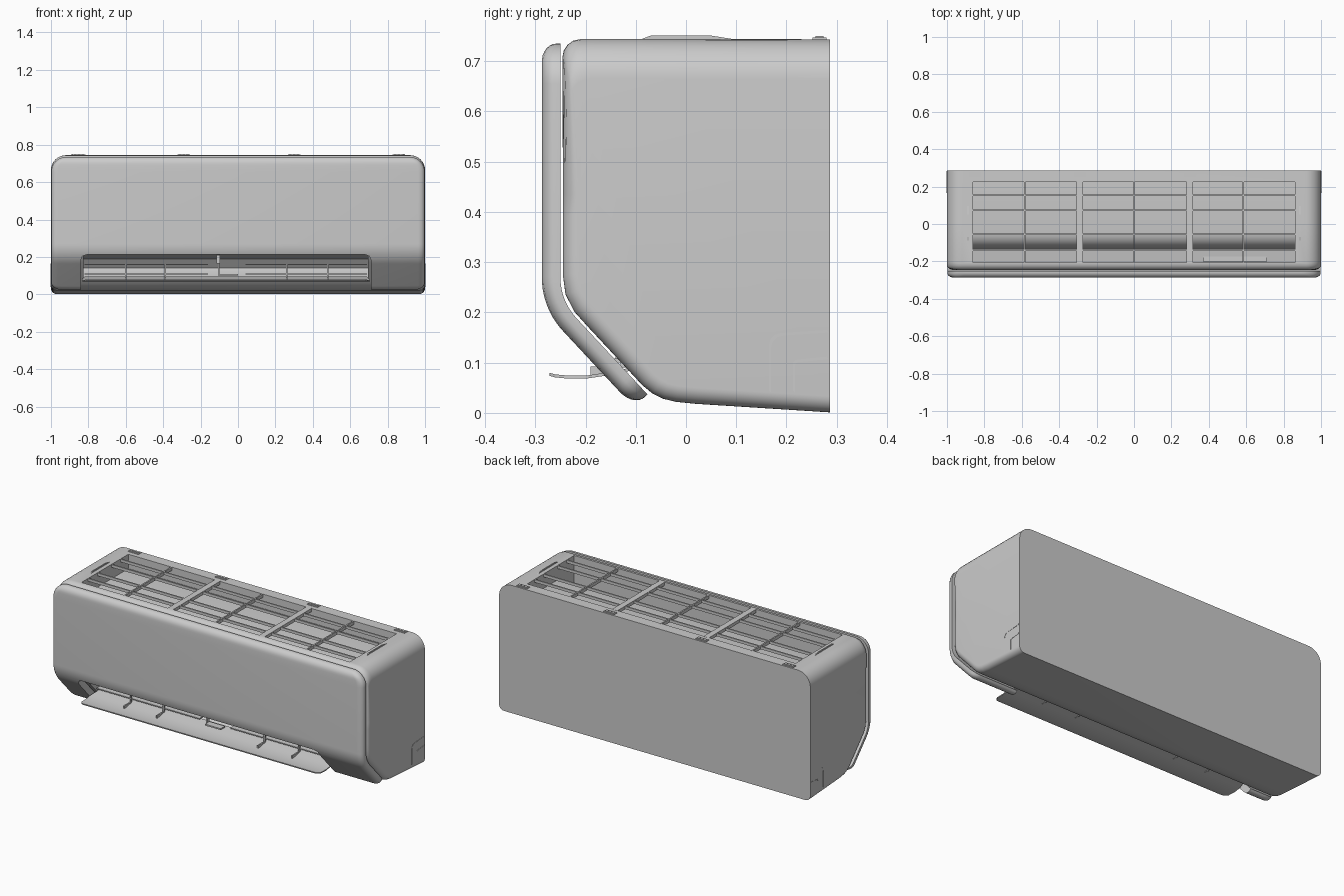
import bpy, bmesh, math

cube = bpy.data.objects.get("Cube")
if cube:
    bpy.data.objects.remove(cube)

mat = bpy.data.materials.new("light_grey_plastic")
mat.use_nodes = True
grey = (0.6, 0.6, 0.6, 1)
mat.diffuse_color = grey
for node in mat.node_tree.nodes:
    if node.type == "BSDF_PRINCIPLED":
        node.inputs["Base Color"].default_value = grey
        node.inputs["Roughness"].default_value = 0.5


def make(name, verts, faces):
    mesh = bpy.data.meshes.new(name)
    mesh.from_pydata(verts, [], faces)
    bm = bmesh.new()
    bm.from_mesh(mesh)
    bmesh.ops.recalc_face_normals(bm, faces=bm.faces)
    bm.to_mesh(mesh)
    bm.free()
    mesh.materials.append(mat)
    obj = bpy.data.objects.new(name, mesh)
    bpy.context.scene.collection.objects.link(obj)
    return obj


def skin(name, rings):
    """Skin a row of closed rings and cap both ends."""
    n = len(rings[0])
    verts = [p for ring in rings for p in ring]
    faces = [(r * n + i, r * n + (i + 1) % n, (r + 1) * n + (i + 1) % n, (r + 1) * n + i)
             for r in range(len(rings) - 1) for i in range(n)]
    faces += [tuple(range(n)), tuple(range(len(verts) - n, len(verts)))]
    return make(name, verts, faces)


def prism(name, outline, x0, x1):
    return skin(name, [[(x, y, z) for y, z in outline] for x in (x0, x1)])


def boxes(name, spans):
    """One object from several (x0, x1, y0, y1, z0, z1) blocks."""
    verts, faces = [], []
    for x0, x1, y0, y1, z0, z1 in spans:
        b = len(verts)
        verts += [(x, y, z) for z in (z0, z1) for x, y in ((x0, y0), (x1, y0), (x1, y1), (x0, y1))]
        faces += [tuple(b + i for i in f) for f in
                  ((0, 1, 2, 3), (4, 5, 6, 7), (0, 1, 5, 4), (1, 2, 6, 5), (2, 3, 7, 6), (3, 0, 4, 7))]
    return make(name, verts, faces)


def activate(obj):
    bpy.ops.object.select_all(action="DESELECT")
    obj.select_set(True)
    bpy.context.view_layer.objects.active = obj


def cut(obj, cutter):
    cutter.hide_render = True
    mod = obj.modifiers.new("cut", "BOOLEAN")
    mod.operation = "DIFFERENCE"
    mod.solver = "EXACT"
    mod.object = cutter
    activate(obj)
    bpy.ops.object.modifier_apply(modifier=mod.name)
    bpy.data.objects.remove(cutter)


def smooth(obj):
    activate(obj)
    bpy.ops.object.shade_smooth_by_angle(angle=math.radians(32))


# Shared front curve: straight down, a bend, then a slope running back
BEND, RAD = math.radians(43), 0.12
L1, L2, L3 = 0.465, RAD * BEND, 0.207
TOTAL = L1 + L2 + L3


def front_curve(s):
    """Point and outward normal at distance s from the top."""
    a = min(max((s - L1) / RAD, 0), BEND)
    ny, nz = -math.cos(a), -math.sin(a)
    extra = max(s - L1 - L2, 0)
    y = -0.13 + RAD * ny - extra * nz
    z = 0.27 + RAD * nz + extra * ny + max(L1 - s, 0)
    return y, z, ny, nz


# Main housing: side profile with rounded ends
profile = [(0.287, 0.743), (0.0, 0.744), (-0.21, 0.744)]
profile += [(-0.21 - 0.036 * math.sin(a), 0.708 + 0.036 * math.cos(a))
            for a in (0.4, 0.8, 1.2, 1.57)]
for k in range(12):
    y, z, ny, nz = front_curve(0.3 + (TOTAL - 0.32) * k / 11)
    profile.append((y - 0.005 * ny, z - 0.005 * nz))
profile += [(-0.066, 0.038), (-0.045, 0.028), (-0.02, 0.022), (0.02, 0.018), (0.287, 0.001)]


def housing_ring(angle, side):
    ring, shrink = [], 1 - math.cos(angle)
    for i, (y, z) in enumerate(profile):
        a, b = profile[max(i - 1, 0)], profile[min(i + 1, len(profile) - 1)]
        ty, tz = b[0] - a[0], b[1] - a[1]
        size = math.hypot(ty, tz)
        if z > 0.5:
            r = 0.08
            py = y + (0.02 * shrink if y < -0.2 else 0)
            pz = 0.5 + (z - 0.5) * (1 - r * shrink / 0.245)
        else:
            r = 0.032
            py, pz = y - tz / size * r * shrink, z + ty / size * r * shrink
            if i == len(profile) - 1:
                py = y
        ring.append((side * (1 - r + r * math.sin(angle)), py, pz))
    return ring


steps = [math.pi / 2 * k / 8 for k in range(9)]
body = skin("housing", [housing_ring(a, -1) for a in reversed(steps)]
            + [housing_ring(a, 1) for a in steps])

# Air intake well in the top, with a stepped curved floor
well = [(0.225, 0.8), (0.225, 0.66), (-0.045, 0.66)]
well += [(-0.045 - 0.085 * math.sin(a), 0.575 + 0.085 * math.cos(a)) for a in (0.3, 0.6, 0.9, 1.2, 1.5)]
well += [(-0.205, 0.57), (-0.205, 0.8)]
cut(body, prism("well_cutter", well, -0.862, 0.862))

# Air outlet duct in the lower front
duct = [(-0.4, 0.212), (-0.12, 0.212), (-0.02, 0.19), (0.02, 0.14), (-0.03, 0.09), (-0.1, 0.068), (-0.4, 0.068)]
cut(body, prism("duct_cutter", duct, -0.825, 0.695))
smooth(body)

# Front panel: follows the front curve, with rounded corners and soft rim
rows = [0.08 * (1 - math.cos(math.pi / 2 * k / 10)) for k in range(11)]
rows += [L1 + L2 * k / 10 for k in range(11)]
rows += [TOTAL - 0.055 * (1 - math.cos(math.pi / 2 * k / 10)) for k in range(10, -1, -1)]


def quarter(d, r):
    return math.sqrt(max(r * r - max(r - d, 0) ** 2, 0)) / r


rings = []
for s in rows:
    y, z, ny, nz = front_curve(s)
    end = TOTAL - s
    w = 0.998 - 0.08 * (1 - quarter(s, 0.08)) - 0.05 * (1 - quarter(end, 0.05))
    depth = 0.008 + 0.029 * min(quarter(s, 0.035), quarter(end, 0.04))
    half = [(w, 0), (w, 0.4), (w - 0.005, 0.68), (w - 0.017, 0.92), (w - 0.035, 1)]
    section = half + [(-x, d) for x, d in reversed(half)]
    rings.append([(x, y + ny * d * depth, z + nz * d * depth) for x, d in section])
panel = skin("front_panel", rings)

# Outlet notch in the panel, with rounded upper corners
notch = [(-0.84, -0.1), (-0.84, 0.185), (-0.832, 0.204), (-0.81, 0.212),
         (0.68, 0.212), (0.702, 0.204), (0.71, 0.185), (0.71, -0.1)]
cut(panel, skin("notch_cutter", [[(x, y, z) for x, z in notch] for y in (-0.5, 0.1)]))
smooth(panel)

# Open air flap
rings = []
for y, z, w in ((-0.272, 0.08, 0.745), (-0.262, 0.077, 0.758), (-0.245, 0.075, 0.768),
                (-0.2, 0.074, 0.77), (-0.16, 0.08, 0.77), (-0.09, 0.094, 0.755)):
    rings.append([(-0.065 + sx * w, y, z + dz) for sx, dz in ((-1, 0), (1, 0), (1, -0.006), (-1, -0.006))])
smooth(skin("air_flap", rings))

# Deflector vanes, flap pegs and linkage inside the outlet
boxes("deflector_vanes", [(a, b, -0.125, -0.075, z, z + 0.006)
                          for a, b in ((-0.82, -0.16), (0.04, 0.69)) for z in (0.105, 0.157)])
boxes("flap_pegs", [(x - 0.004, x + 0.004, -0.19, -0.125, 0.075, 0.092) for x in (-0.6, -0.39, 0.26, 0.48)]
      + [(x - 0.004, x + 0.004, -0.13, -0.12, 0.09, 0.16) for x in (-0.6, -0.39, 0.26, 0.48)])
boxes("flap_linkage", [(-0.115, -0.095, -0.15, -0.1, 0.165, 0.21), (-0.107, -0.099, -0.14, -0.12, 0.1, 0.17),
                       (-0.1, 0.0, -0.16, -0.12, 0.1, 0.108)])

# Intake grille
bars = [(x - w, x + w, -0.21, 0.23, 0.725, 0.744)
        for x, w in ((-0.585, 0.004), (-0.29, 0.017), (0, 0.004), (0.298, 0.017), (0.585, 0.004))]
bars += [(-0.87, 0.87, y - 0.004, y + 0.004, 0.727, 0.743) for y in (0.155, 0.073, -0.055, -0.14)]
boxes("intake_grille", bars)
boxes("label_plate", [(0.37, 0.71, -0.2, -0.175, 0.575, 0.582)])

# Top clips with small ribs
clips = []
for x in (-0.85, -0.29, 0.3, 0.86):
    clips.append((x - 0.034, x + 0.034, 0.252, 0.28, 0.74, 0.747))
    clips += [(x + d - 0.007, x + d + 0.007, 0.258, 0.274, 0.74, 0.75) for d in (-0.02, 0, 0.02)]
boxes("top_clips", clips)

# Low ridges beside the grille and pipe knock-out outlines, on both sides
for side, label in ((1, "left"), (-1, "right")):
    ridge = [(-0.1, 0.74), (-0.07, 0.751), (0.05, 0.751), (0.12, 0.74)]
    prism(label + "_grille_ridge", ridge, side * 0.885, side * 0.891)
    for y, z, r, part in ((0.165, 0.165, 0.025, "outer"), (0.213, 0.112, 0.008, "inner")):
        path = [(y, 0.045)] + [(y + r - r * math.cos(a), z - 0.006 - r + r * math.sin(a))
                               for a in (0, 0.5, 1.05, 1.57)] + [(0.28, z)]
        inner = [(py + 0.004, pz - 0.005) for py, pz in reversed(path)]
        prism(f"{label}_{part}_knockout", path + inner, side * 0.995, side * 1.0015)
